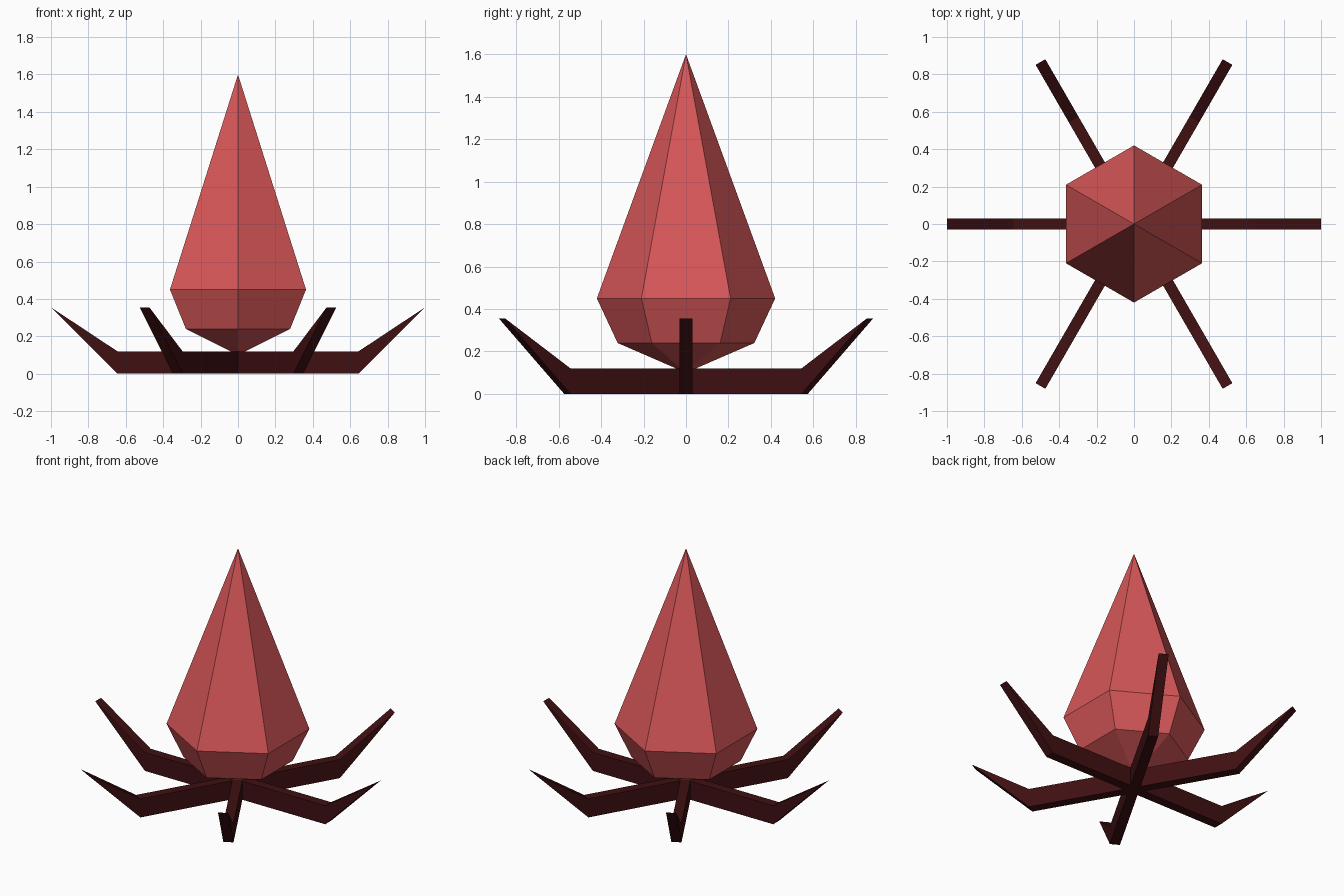
import bpy
import bmesh
from math import cos, sin, radians

if "Cube" in bpy.data.objects:
    bpy.data.objects.remove(bpy.data.objects["Cube"])


def material(name, rgb):
    m = bpy.data.materials.new(name)
    m.diffuse_color = (*rgb, 1)
    m.use_nodes = True
    m.node_tree.nodes["Principled BSDF"].inputs["Base Color"].default_value = m.diffuse_color
    return m


def add_object(name, bm, mat):
    bmesh.ops.recalc_face_normals(bm, faces=bm.faces)
    mesh = bpy.data.meshes.new(name)
    bm.to_mesh(mesh)
    bm.free()
    mesh.materials.append(mat)
    obj = bpy.data.objects.new(name, mesh)
    bpy.context.collection.objects.link(obj)
    return obj


crystal_red = material("crystal red", (0.68, 0.095, 0.098))
dark_wood = material("dark maroon", (0.05, 0.005, 0.006))

# Six-sided crystal: a point, two rings and a tall tip
bm = bmesh.new()
bottom = bm.verts.new((0, 0, 0.10))
tip = bm.verts.new((0, 0, 1.60))
angles = [radians(30 + 60 * i) for i in range(6)]
low, wide = [[bm.verts.new((r * cos(a), r * sin(a), z)) for a in angles]
             for r, z in ((0.322, 0.24), (0.42, 0.45))]
for i in range(6):
    j = (i + 1) % 6
    bm.faces.new((bottom, low[j], low[i]))
    bm.faces.new((low[i], low[j], wide[j], wide[i]))
    bm.faces.new((wide[i], wide[j], tip))
add_object("crystal", bm, crystal_red)

# Three crossed bars with upturned pointed ends make the six-armed base
half = [(0.645, 0), (1.0, 0.355), (0.645, 0.12)]
profile = half + [(-x, z) for x, z in reversed(half)]
for n in range(3):
    bm = bmesh.new()
    face = bm.faces.new([bm.verts.new((x, -0.03, z)) for x, z in profile])
    ext = bmesh.ops.extrude_face_region(bm, geom=[face])
    moved = [g for g in ext["geom"] if isinstance(g, bmesh.types.BMVert)]
    bmesh.ops.translate(bm, verts=moved, vec=(0, 0.06, 0))
    bar = add_object(f"base_bar_{n + 1}", bm, dark_wood)
    bar.rotation_euler.z = radians(60 * n)
